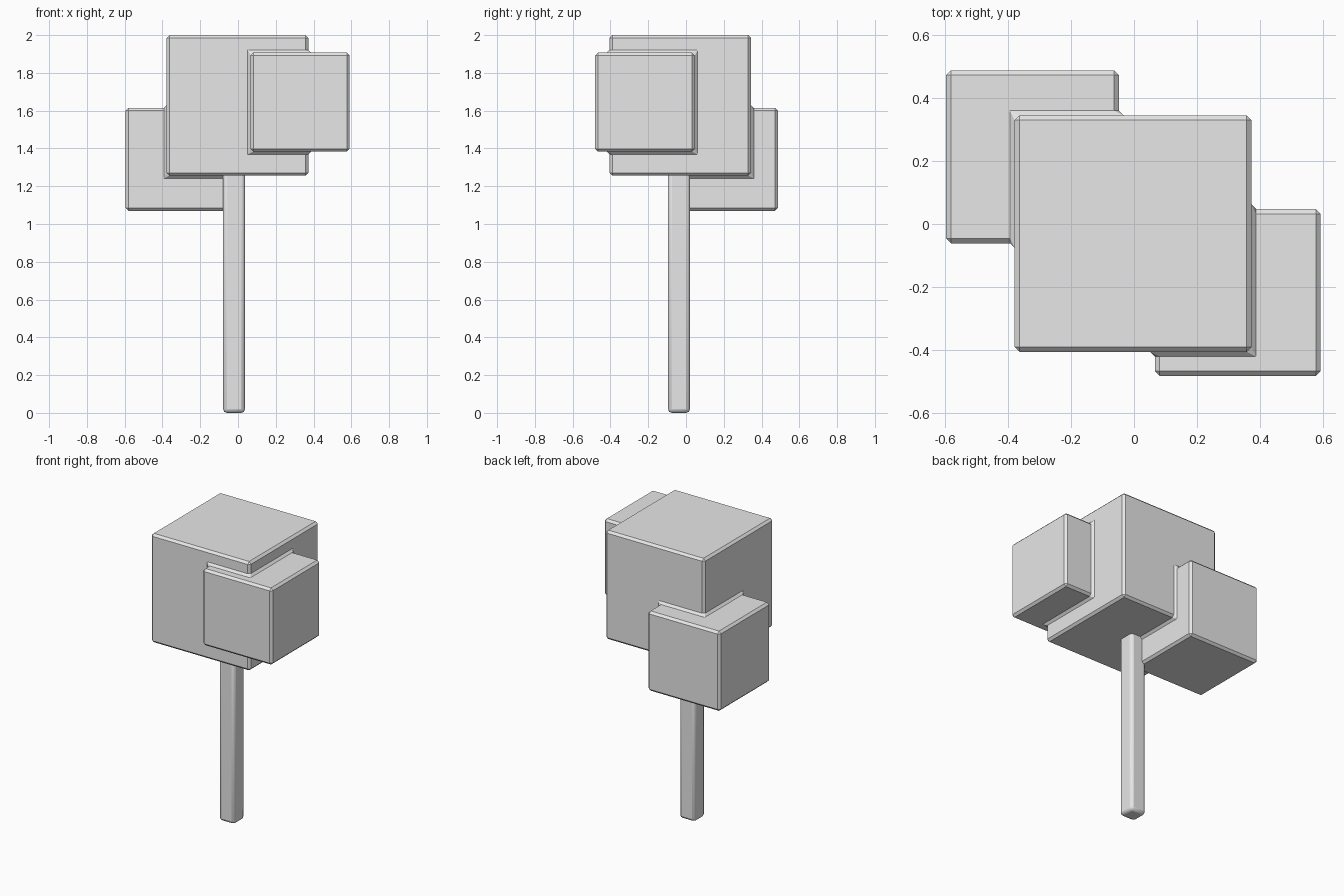
import bpy
from mathutils import Vector

cube = bpy.data.objects.get("Cube")
if cube:
    bpy.data.objects.remove(cube, do_unlink=True)

# One plain grey for everything
grey = bpy.data.materials.new("light_grey")
grey.use_nodes = True
grey.diffuse_color = (0.8, 0.8, 0.8, 1)
grey.node_tree.nodes["Principled BSDF"].inputs["Base Color"].default_value = (0.8, 0.8, 0.8, 1)


def box(name, low, high):
    low, high = Vector(low), Vector(high)
    bpy.ops.mesh.primitive_cube_add(size=1, location=(low + high) / 2)
    ob = bpy.context.object
    ob.name = name
    ob.scale = high - low
    bpy.ops.object.transform_apply(location=False, rotation=False, scale=True)
    ob.data.materials.append(grey)
    return ob


def chamfer(ob, width, segments=1):
    mod = ob.modifiers.new("chamfer", "BEVEL")
    mod.width = width
    mod.segments = segments
    mod.limit_method = "ANGLE"


# Foliage: three blocks merged, so the chamfer also softens the inner seams
foliage = box("foliage", (-0.378, -0.405, 1.256), (0.372, 0.344, 2.0))
lobes = [
    box("front_lobe", (0.066, -0.481, 1.383), (0.591, 0.047, 1.907)),
    box("back_lobe", (-0.595, -0.061, 1.07), (-0.048, 0.487, 1.615)),
]
for lobe in lobes:
    mod = foliage.modifiers.new("merge_" + lobe.name, "BOOLEAN")
    mod.operation = "UNION"
    mod.solver = "EXACT"
    mod.object = lobe
    lobe.hide_render = True
    lobe.hide_set(True)
chamfer(foliage, 0.015)

# Apply the merge and drop the helper blocks
bpy.ops.object.select_all(action="DESELECT")
bpy.context.view_layer.objects.active = foliage
foliage.select_set(True)
for mod in list(foliage.modifiers):
    bpy.ops.object.modifier_apply(modifier=mod.name)
for lobe in lobes:
    bpy.data.objects.remove(lobe, do_unlink=True)

# Trunk: slim square post with softened corners, running up into the foliage
trunk = box("trunk", (-0.079, -0.095, 0), (0.037, 0.021, 1.4))
chamfer(trunk, 0.02, 2)
bpy.ops.object.shade_smooth_by_angle()
